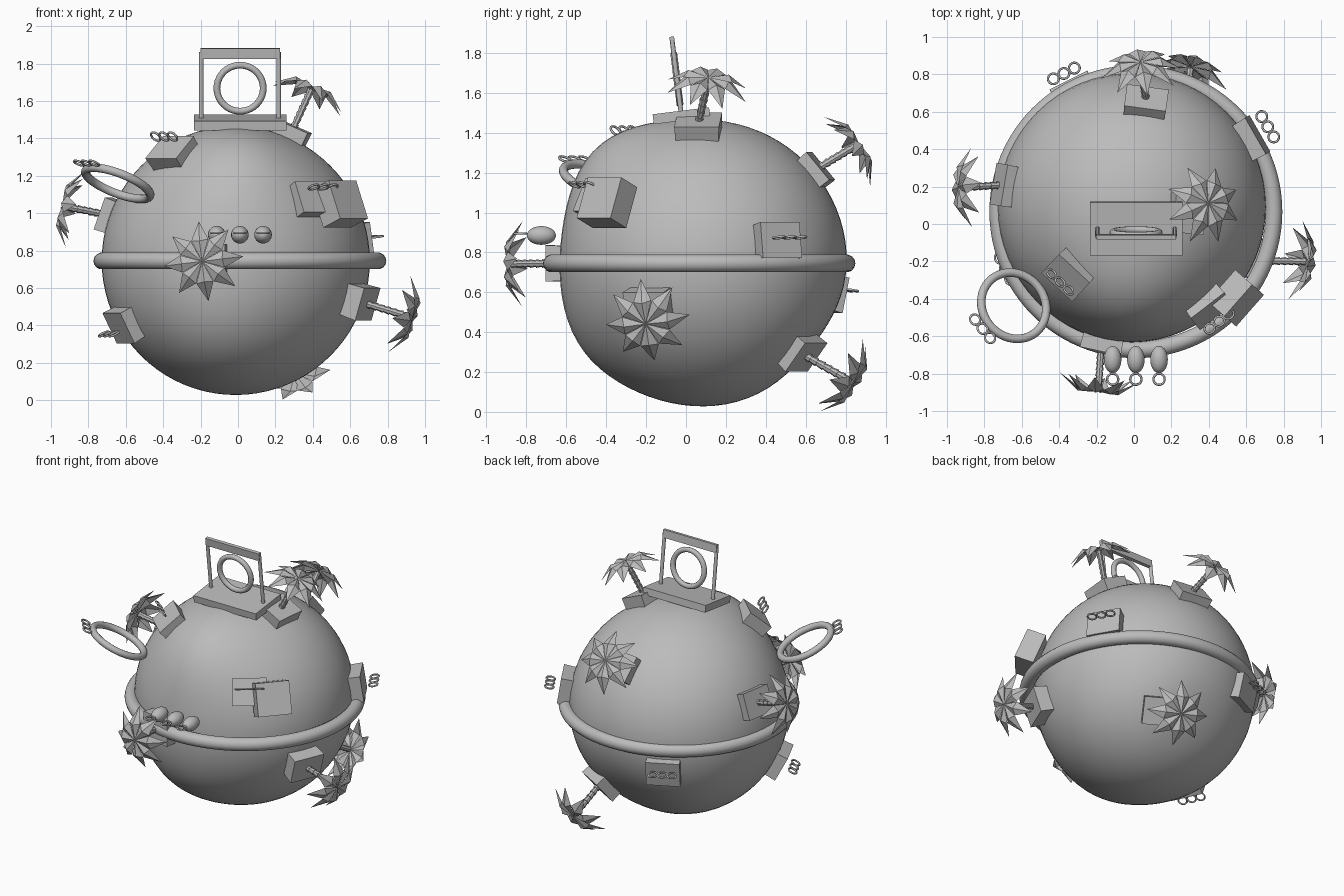
import bpy, bmesh, math
from mathutils import Vector, Matrix

if "Cube" in bpy.data.objects:
    bpy.data.objects.remove(bpy.data.objects["Cube"])

C = Vector((-0.012, 0.092, 0.745))          # planet centre
grey = bpy.data.materials.new("plain_grey")
grey.diffuse_color = (0.5, 0.5, 0.5, 1)
grey.use_nodes = True
grey.node_tree.nodes["Principled BSDF"].inputs["Base Color"].default_value = grey.diffuse_color


def finish(name, bm, mat=Matrix(), smooth=False):
    me = bpy.data.meshes.new(name)
    bm.to_mesh(me)
    bm.free()
    me.materials.append(grey)
    ob = bpy.data.objects.new(name, me)
    bpy.context.collection.objects.link(ob)
    ob.matrix_world = mat
    for p in me.polygons:
        p.use_smooth = smooth
    return ob


def frame(d, origin):
    """Local z points outward along d, local y is the upward tangent."""
    d = Vector(d).normalized()
    u = (Vector((0, 0, 1)) - d * d.z).normalized()
    m = Matrix((u.cross(d), u, d)).transposed().to_4x4()
    m.translation = origin
    return m


def box(name, size, mat, taper=1.0):
    bm = bmesh.new()
    bmesh.ops.create_cube(bm, size=1)
    for v in bm.verts:
        k = taper if v.co.z < 0 else 1
        v.co = Vector((v.co.x * size[0] * k, v.co.y * size[1] * k, v.co.z * size[2]))
    return finish(name, bm, mat)


def torus(name, major, minor, mat, nu=32, nv=10):
    bm = bmesh.new()
    rows = []
    for i in range(nu):
        a = 2 * math.pi * i / nu
        row = []
        for j in range(nv):
            b = 2 * math.pi * j / nv
            r = major + minor * math.cos(b)
            row.append(bm.verts.new((r * math.cos(a), r * math.sin(a), minor * math.sin(b))))
        rows.append(row)
    for i in range(nu):
        for j in range(nv):
            n, k = (i + 1) % nu, (j + 1) % nv
            bm.faces.new((rows[i][j], rows[n][j], rows[n][k], rows[i][k]))
    return finish(name, bm, mat, True)


T = Matrix.Translation
LAY = Matrix.Rotation(math.pi / 2, 4, 'X')   # turns a hoop so its axis is local y

# Planet: sphere with a few soft bumps and dents
BUMPS = [((0, -0.68, 0.73), 0.075), ((-0.15, -0.8, -0.55), 0.035), ((0, 0.77, -0.63), -0.035)]
bm = bmesh.new()
bmesh.ops.create_uvsphere(bm, u_segments=64, v_segments=40, radius=1)
for v in bm.verts:
    d = v.co.normalized()
    r = 0.717 + sum(a * math.exp(10 * (d.dot(Vector(b).normalized()) - 1)) for b, a in BUMPS)
    v.co = d * r
finish("planet", bm, T(C), True)

# Equator ring
torus("equator_ring", 0.738, 0.045, T((0.01, 0.066, 0.745)), 96, 14)


def planter(name, d, top=0.785):
    d = Vector(d).normalized()
    return box(name, (0.225, 0.182, 0.105), frame(d, C + d * (top - 0.0525)), 0.95)


def palm(i, crown, d, top):
    """Planter box, beaded trunk and eight folded leaves."""
    planter(f"palm_planter_{i}", d, top)
    foot = C + Vector(d).normalized() * (top - 0.02)
    crown = Vector(crown)
    axis = crown - foot
    # trunk of stacked flaring segments
    bm = bmesh.new()
    n = 7
    step = axis.length / n
    for k in range(n):
        bmesh.ops.create_cone(bm, cap_ends=True, segments=8, radius1=0.016, radius2=0.022,
                              depth=step, matrix=T((0, 0, step * (k + 0.5))))
    finish(f"palm_trunk_{i}", bm, frame(axis, foot))
    # broad leaves, rising a little and then drooping
    bm = bmesh.new()
    for k in range(8):
        rot = Matrix.Rotation(k * math.pi / 4 + 0.12, 3, 'Z')
        pts = [(0, 0, 0.02), (0.115, -0.046, 0.005), (0.215, 0, -0.055), (0.115, 0.046, 0.005), (0.11, 0, 0.028)]
        a, b, c, e, m = [bm.verts.new(rot @ Vector(p)) for p in pts]
        for f in ((a, b, m), (b, c, m), (c, e, m), (e, a, m)):
            bm.faces.new(f)
    finish(f"palm_leaves_{i}", bm, frame(axis + (crown - C) * 0.2, crown))


# crown position, planter direction, planter top radius
PALMS = [((-0.92, 0.195, 1.035), (-0.685, 0.115, 0.245), 0.765),
         ((-0.19, -0.875, 0.743), (-0.17, -0.78, 0.0), 0.79),
         ((0.035, 0.85, 1.335), (0.075, 0.555, 0.465), 0.765),
         ((0.30, 0.825, 0.155), (0.29, 0.505, -0.465), 0.755),
         ((0.915, -0.20, 0.447), (0.715, -0.30, -0.235), 0.80),
         ((0.39, 0.11, 1.66), (0.30, -0.03, 0.69), 0.785)]
for i, args in enumerate(PALMS):
    palm(i + 1, *args)


def ring_row(name, mat):
    """Three small rings side by side."""
    for k in (-1, 0, 1):
        torus(f"{name}_{k + 2}", 0.029, 0.006, mat @ T((0.063 * k, 0, 0)) @ LAY, 20, 6)


# Boxes carrying a row of small rings: ring centre, box direction, box top radius
for i, (p, d, top) in enumerate([
        ((-0.395, -0.31, 1.41), (-0.335, -0.36, 0.575), 0.80),
        ((0.455, -0.52, 1.14), (0.43, -0.56, 0.345), 0.785),
        ((0.715, 0.52, 0.875), (0.655, 0.375, 0.115), 0.785),
        ((-0.375, 0.805, 0.61), (-0.35, 0.70, -0.17), 0.755),
        ((-0.69, -0.24, 0.355), (-0.61, -0.285, -0.35), 0.78)]):
    planter(f"ring_box_{i + 1}", d, top)
    ring_row(f"small_ring_{i + 1}", frame(Vector(p) - C, p))

# Large crate on the front right
d = Vector((0.575, -0.505, 0.315)).normalized()
box("crate", (0.225, 0.22, 0.13), frame(d, C + d * 0.80))

# Large standing hoop on the left with its own small rings
p = Vector((-0.643, -0.437, 1.16))
torus("large_hoop", 0.185, 0.023, frame(p - C, p) @ LAY, 48, 12)
p = Vector((-0.81, -0.56, 1.268))
ring_row("hoop_small_ring", frame(p - C, p))

# Three eggs on the front with rings ahead of them
for k in (-1, 0, 1):
    x = 0.01 + 0.124 * k
    bm = bmesh.new()
    bmesh.ops.create_uvsphere(bm, u_segments=20, v_segments=14, radius=1)
    bmesh.ops.scale(bm, vec=(0.047, 0.073, 0.047), verts=bm.verts)
    finish(f"egg_{k + 2}", bm, T((x, -0.725, 0.885)), True)
    torus(f"egg_ring_{k + 2}", 0.03, 0.006, T((x, -0.83, 0.895)), 20, 6)

# Gate on top: base, two posts, beam and hanging ring, leaning slightly forward
gate = T((0.011, -0.023, 1.485)) @ Matrix.Rotation(math.radians(7), 4, 'X')
box("gate_base", (0.495, 0.285, 0.05), gate)
for side in (-1, 1):
    bm = bmesh.new()
    bmesh.ops.create_cone(bm, cap_ends=True, segments=12, radius1=0.012, radius2=0.012, depth=0.37)
    finish(f"gate_post_{side}", bm, gate @ T((0.207 * side, 0, 0.195)), False)
box("gate_beam", (0.425, 0.024, 0.055), gate @ T((0, 0, 0.372)))
torus("gate_ring", 0.124, 0.018, gate @ T((0, 0, 0.185)) @ LAY, 40, 10)
